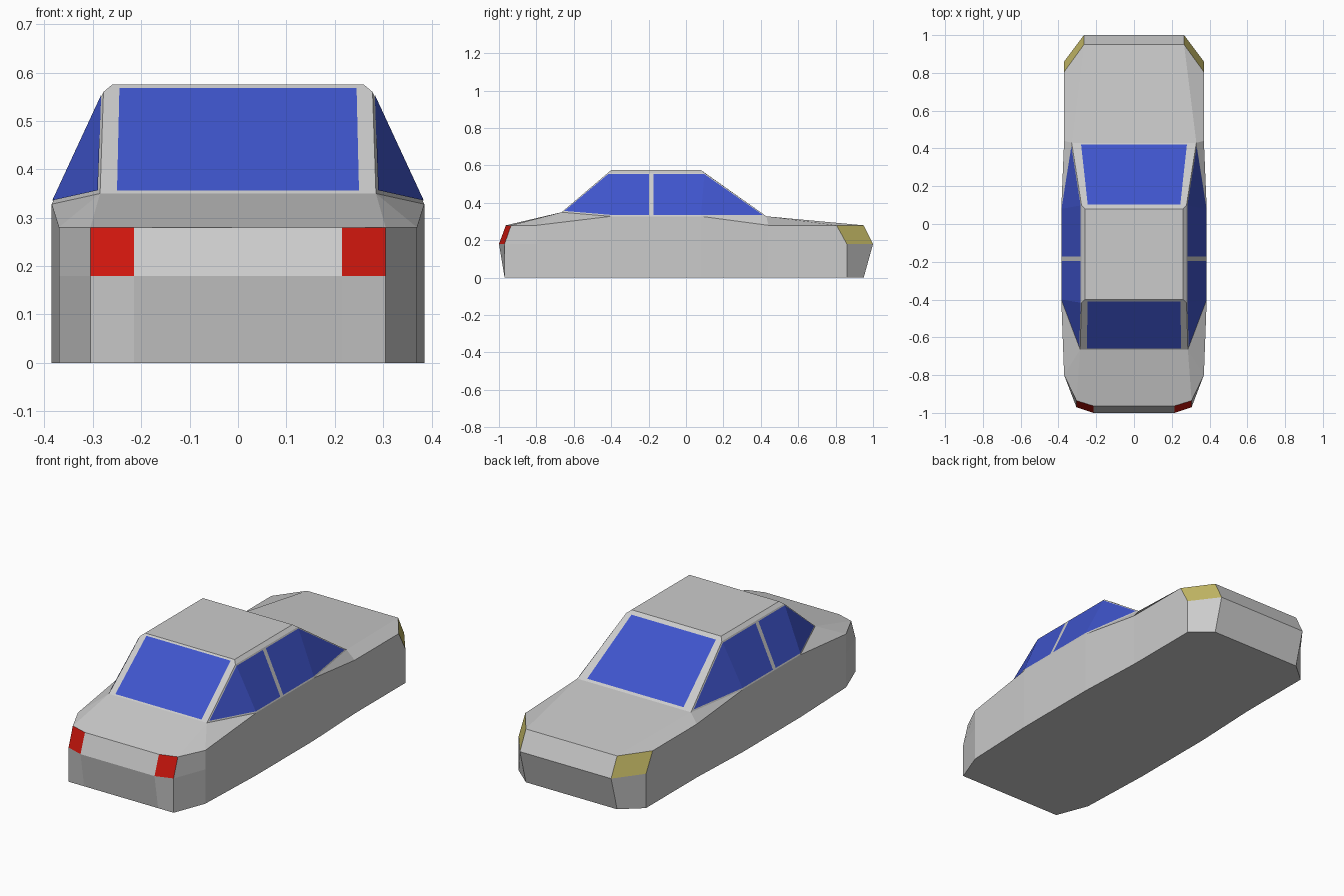
import bpy, bmesh
from mathutils import Vector

if "Cube" in bpy.data.objects:
    bpy.data.objects.remove(bpy.data.objects["Cube"])

CORE = Vector((0, -0.1, 0.2))  # interior point used to face polygons outward


def flip(points):
    return [(-x, y, z) for x, y, z in reversed(points)]


def span(*points):
    """One polygon across the car from its right-hand edge."""
    return list(points) + flip(points)


def part(name, centre=(), sides=(), colour=None, lift=0.0):
    """Flat-faced mesh: centre faces as given, side faces on both sides."""
    bm = bmesh.new()
    for poly in list(centre) + list(sides) + [flip(s) for s in sides]:
        bm.faces.new([bm.verts.new(p) for p in poly])
    bmesh.ops.remove_doubles(bm, verts=bm.verts, dist=1e-4)
    bm.normal_update()
    for f in bm.faces:
        if f.normal.dot(f.calc_center_median() - CORE) < 0:
            f.normal_flip()
    bm.normal_update()
    shifts = [(v, v.normal * lift) for v in bm.verts]
    for v, d in shifts:
        v.co += d
    mesh = bpy.data.meshes.new(name)
    bm.to_mesh(mesh)
    bm.free()
    obj = bpy.data.objects.new(name, mesh)
    bpy.context.collection.objects.link(obj)
    if colour:
        mat = bpy.data.materials.get(colour[0]) or bpy.data.materials.new(colour[0])
        mat.diffuse_color = colour[1]
        mat.use_nodes = True
        mat.node_tree.nodes["Principled BSDF"].inputs["Base Color"].default_value = mat.diffuse_color
        mesh.materials.append(mat)
    return obj


BLUE = ("glass_blue", (0.05, 0.09, 0.60, 1))
RED = ("lamp_red", (0.62, 0.008, 0.004, 1))
YELLOW = ("lamp_yellow", (0.55, 0.48, 0.13, 1))

# Half outline, -y end to +y end: x, y at floor, y at bumper, y at shoulder, shoulder z
outline = [
    (0.215, -0.97, -1.00, -0.963, 0.28),
    (0.305, -0.97, -0.97, -0.935, 0.28),
    (0.37, -0.80, -0.80, -0.80, 0.28),
    (0.385, -0.40, -0.40, -0.40, 0.328),
    (0.385, 0.08, 0.08, 0.08, 0.328),
    (0.37, 0.44, 0.44, 0.44, 0.28),
    (0.37, 0.86, 0.86, 0.805, 0.28),
    (0.265, 0.95, 1.00, 0.95, 0.28),
]
floor = [(x, a, 0) for x, a, b, c, z in outline]
belt = [(x, b, 0.18) for x, a, b, c, z in outline]
top = [(x, c, z) for x, a, b, c, z in outline]
rear_base = (0.285, -0.665, 0.35)
front_base = (0.33, 0.43, 0.328)


def band(low, high, i):
    return [low[i], low[i + 1], high[i + 1], high[i]]


# Lower body with bumpers, flanks, deck and bonnet; lamp openings are left out
sides = [band(floor, belt, i) for i in range(7)]
sides += [band(belt, top, i) for i in range(1, 6)]
sides += [
    [rear_base, top[1], top[2]],
    [rear_base, top[2], top[3]],
    [front_base, top[4], top[5]],
    [front_base, top[5], top[6], top[7]],
]
centre = [span(*floor), span(rear_base, top[1], top[0]), span(front_base, top[7])]
for end in (0, 7):
    centre += [span(floor[end], belt[end]), span(belt[end], top[end])]
part("body", centre, sides)

# Lamps fill the corner openings
part("red_lamps", sides=[band(belt, top, 0)], colour=RED)
part("yellow_lamps", sides=[band(belt, top, 6)], colour=YELLOW)

# Cabin shell with bevelled roof edges
roof_r, roof_f = (0.26, -0.40, 0.575), (0.26, 0.08, 0.575)
rail_r, rail_f = (0.278, -0.418, 0.56), (0.278, 0.10, 0.56)
part("cabin",
     [span(roof_r, roof_f),
      span(roof_r, rail_r, rear_base),
      span(roof_f, rail_f, front_base)],
     [[roof_r, rail_r, rail_f, roof_f],
      [rail_r, top[3], top[4], rail_f],
      [rail_r, rear_base, top[3]],
      [rail_f, top[4], front_base]])

# End windows
part("red_end_window", [span((0.245, -0.409, 0.567), (0.25, -0.659, 0.355))],
     colour=BLUE, lift=0.002)
part("yellow_end_window", [span((0.245, 0.101, 0.56), (0.28, 0.419, 0.336))],
     colour=BLUE, lift=0.002)


# Side windows, each a straight pane plus a tapering corner
def side_window(name, pillar_y, end_y, tip):
    hi, lo = (0.281, end_y[0], 0.553), (0.382, end_y[1], 0.335)
    pane = [hi, lo, (0.382, pillar_y, 0.335), (0.281, pillar_y, 0.553)]
    part(name, sides=[pane, [hi, lo, tip]], colour=BLUE, lift=0.002)


side_window("side_windows_red_end", -0.197, (-0.416, -0.40), (0.288, -0.65, 0.356))
side_window("side_windows_yellow_end", -0.173, (0.098, 0.08), (0.330, 0.41, 0.335))
